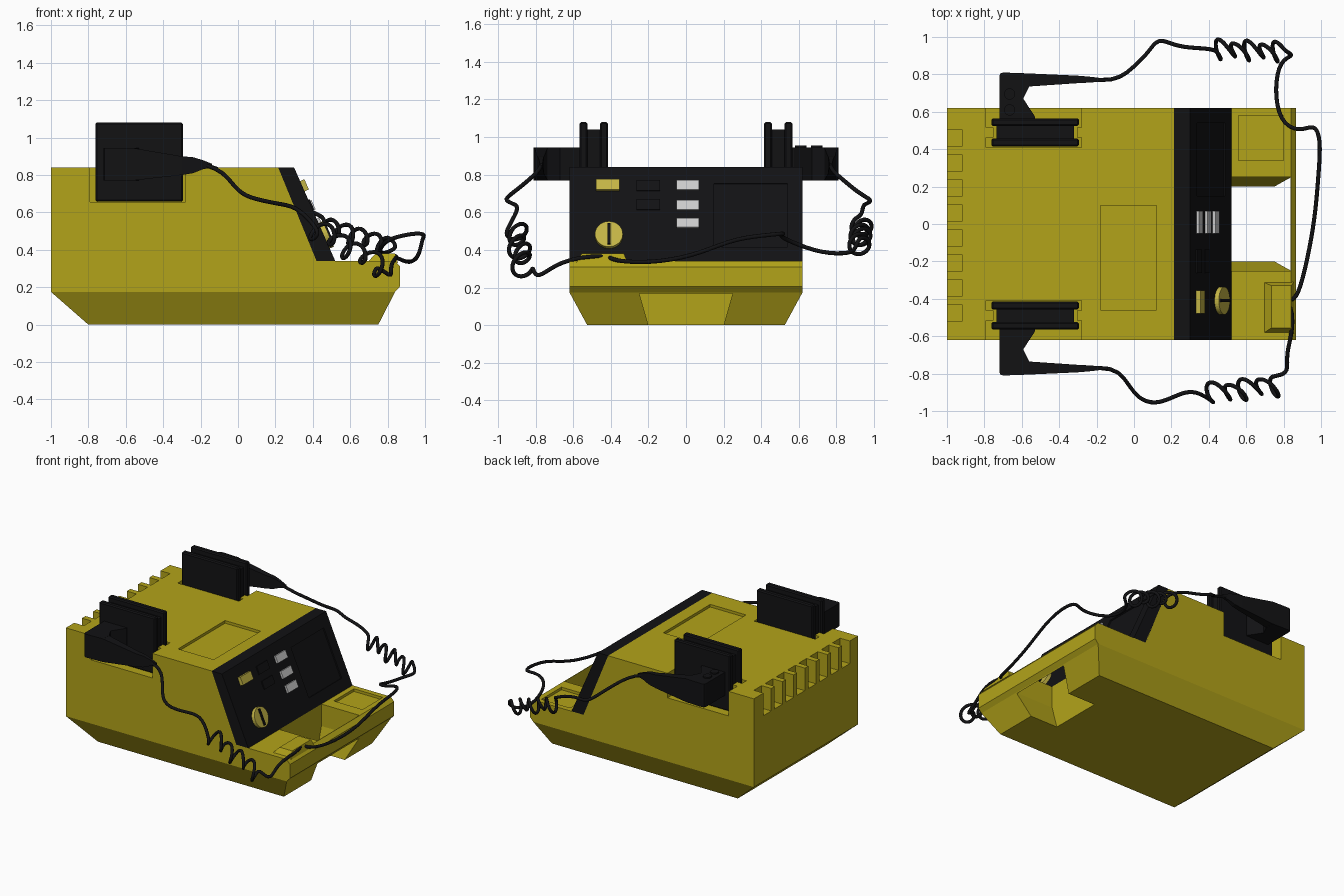
import bpy, bmesh, math
from mathutils import Vector, Matrix

if "Cube" in bpy.data.objects:
    bpy.data.objects.remove(bpy.data.objects["Cube"])


def material(name, rgb):
    m = bpy.data.materials.new(name)
    m.diffuse_color = (*rgb, 1)
    m.use_nodes = True
    m.node_tree.nodes["Principled BSDF"].inputs["Base Color"].default_value = m.diffuse_color
    return m


YELLOW = material("yellow", (0.45, 0.37, 0.01))
PALE = material("pale_yellow", (0.55, 0.46, 0.06))
BLACK = material("black", (0.006, 0.006, 0.007))
GREY = material("grey", (0.6, 0.6, 0.6))


def finish(name, bm, mat):
    bmesh.ops.recalc_face_normals(bm, faces=bm.faces)
    me = bpy.data.meshes.new(name)
    bm.to_mesh(me)
    bm.free()
    ob = bpy.data.objects.new(name, me)
    bpy.context.collection.objects.link(ob)
    if mat:
        me.materials.append(mat)
    return ob


def loft(name, rings, mat=None):
    """Join equal-length rings of points and cap both ends."""
    bm = bmesh.new()
    vs = [[bm.verts.new(p) for p in r] for r in rings]
    n = len(vs[0])
    for a, b in zip(vs, vs[1:]):
        for i in range(n):
            bm.faces.new((a[i], a[(i + 1) % n], b[(i + 1) % n], b[i]))
    bm.faces.new(vs[0])
    bm.faces.new(vs[-1])
    return finish(name, bm, mat)


def rect(x0, x1, y0, y1, z):
    return [(x0, y0, z), (x1, y0, z), (x1, y1, z), (x0, y1, z)]


def box(name, x, y, z, mat=None):
    return loft(name, [rect(*x, *y, z[0]), rect(*x, *y, z[1])], mat)


def cut(ob, cutter):
    m = ob.modifiers.new("cut", 'BOOLEAN')
    m.object, m.operation, m.solver = cutter, 'DIFFERENCE', 'EXACT'
    bpy.context.view_layer.objects.active = ob
    bpy.ops.object.modifier_apply(modifier="cut")
    bpy.data.objects.remove(cutter)


# Body: side profile across the width, with an inset chamfered bottom
W = 0.62
profile = [(-1, .175), (.84, .175), (.867, .205), (.867, .31), (.84, .34),
           (.42, .34), (.215, .84), (-1, .84)]
bm = bmesh.new()
L, R = [[bm.verts.new((x, s * W, z)) for x, z in profile] for s in (-1, 1)]
bm.faces.new(L)
bm.faces.new(R)
for i in range(1, len(profile)):
    j = (i + 1) % len(profile)
    bm.faces.new((L[i], L[j], R[j], R[i]))
base = [bm.verts.new(p) for p in rect(-.8, .75, -.525, .525, 0)]
rim = [L[0], L[1], R[1], R[0]]
for i in range(4):
    j = (i + 1) % 4
    bm.faces.new((rim[i], rim[j], base[j], base[i]))
bm.faces.new(base)
body = finish("body", bm, YELLOW)

# Body cut-outs: hand opening, paddle bays, rear vents, lid recess, deck recess
opening = [(-.25, .45), (-.25, .175), (-.194, -.02), (.194, -.02), (.25, .175), (.25, .45)]
cut(body, loft("c", [[(x, y, z) for y, z in opening] for x in (.52, .836)]))
for s in (-1, 1):
    cut(body, box("c", (-.79, -.28), sorted((s * .41, s * .7)), (.655, .9)))
for i in range(8):
    y = .46 - i * .1336
    cut(body, box("c", (-1.1, -.92), (y - .046, y + .046), (.67, .9)))
cut(body, box("c", (-.178, .12), (-.46, .10), (.82, .9)))
cut(body, box("c", (.56, .80), (.34, .58), (.32, .4)))

# Sloped control panel
slab = [(.215, .84), (.30, .84), (.52, .34), (.415, .34)]
panel = loft("control_panel", [[(x, y, z) for x, z in slab] for y in (-W, W)], BLACK)
up = Vector((-.22, 0, .5)).normalized()
out = Vector((.5, 0, .22)).normalized()


def on_panel(ob, y, z):
    """Move an object modelled in the xy plane onto the sloped panel face."""
    m = Matrix((Vector((0, 1, 0)), up, out)).transposed().to_4x4()
    m.translation = Vector((.30 + (.84 - z) * .44, y, z))
    ob.data.transform(m)
    return ob


def button(name, y, z, w, h, depth, mat, low=-.01):
    k = 1.09 * h / 2
    return on_panel(box(name, (-w / 2, w / 2), (-k, k), (low, depth), mat), y, z)


cut(panel, button("c", .345, .585, .39, .34, .1, None))
button("yellow_button", -.417, .74, .125, .055, .025, PALE)
for i, z in enumerate((.74, .64)):
    button(f"dark_button_{i + 1}", -.20, z, .125, .055, .008, BLACK)
for i, z in enumerate((.74, .635, .54)):
    button(f"grey_button_{i + 1}", .01, z, .12, .05, .015, GREY)


def disc(name, r, z0, z1, mat, n=32):
    ring = [(r * math.cos(2 * math.pi * i / n), r * math.sin(2 * math.pi * i / n)) for i in range(n)]
    return loft(name, [[(x, y, z) for x, y in ring] for z in (z0, z1)], mat)


# Selector dial with pointer
on_panel(disc("dial", .074, -.01, .025, PALE), -.41, .475)
button("dial_pointer", -.41, .475, .016, .11, .034, BLACK)

# Cord socket on the front deck
loft("cord_socket", [rect(.69, .855, -.585, -.31, .33),
                     rect(.735, .84, -.555, -.33, .38)], YELLOW)


# Paddles, one on each side
def span(s, a, b):
    return sorted((s * a, s * b))


for s, side in ((-1, "front"), (1, "back")):
    for nm, a, b in (("inner", .415, .457), ("outer", .525, .565)):
        plate = box(f"{side}_paddle_{nm}_plate", (-.763, -.295), span(s, a, b), (.657, 1.08), BLACK)
        bev = plate.modifiers.new("bevel", 'BEVEL')
        bev.width, bev.segments = .008, 1
    box(f"{side}_paddle_core", (-.735, -.32), span(s, .45, .53), (.657, 1.04), BLACK)
    for x0, x1 in ((-.795, -.75), (-.305, -.275)):
        box(f"{side}_bay_tab", (x0, x1), span(s, .462, .515), (.65, .84), YELLOW)
    # grip outline seen from above
    grip = [(-.72, .56), (-.53, .56), (-.53, .575), (-.592, .67), (-.56, .735),
            (-.56, .805), (-.70, .81), (-.715, .805), (-.72, .79)]
    loft(f"{side}_paddle_grip", [[(x, s * y, z) for x, y in grip] for z in (.77, .945)], BLACK)
    # tapering arm and strain relief
    arm = [(-.565, .735, .805, .77, .945), (-.30, .753, .793, .80, .90),
           (-.24, .756, .788, .81, .895), (-.19, .76, .782, .83, .88), (-.14, .763, .777, .84, .86)]
    loft(f"{side}_paddle_arm", [[(x, s * a, c), (x, s * b, c), (x, s * b, d), (x, s * a, d)]
                                for x, a, b, c, d in arm], BLACK)

# Thumb buttons on the back grip
for i, y in enumerate((.61, .695)):
    b = disc(f"grip_button_{i + 1}", .03, .94, .955, BLACK, 20)
    b.data.transform(Matrix.Translation((-.665, y, 0)))


# Cords: smooth lead, loose coil, smooth tail
def coil(a, b, turns, r, phase):
    a, b = Vector(a), Vector(b)
    t = (b - a).normalized()
    u = t.cross(Vector((0, 1, 0))).normalized()
    v = t.cross(u)
    n = int(turns * 10)
    pts = []
    for i in range(n + 1):
        f = i / n
        w = phase + 2 * math.pi * turns * f
        rr = r * (.85 + .25 * math.sin(5 * f * math.pi))
        pts.append(a.lerp(b, f) + rr * (math.cos(w) * u + math.sin(w) * v) + t * .03 * math.sin(w))
    return pts


def cord(name, pts):
    cu = bpy.data.curves.new(name, 'CURVE')
    cu.dimensions = '3D'
    cu.bevel_depth, cu.bevel_resolution, cu.resolution_u = .011, 2, 4
    cu.use_fill_caps = True
    sp = cu.splines.new('NURBS')
    sp.points.add(len(pts) - 1)
    for p, co in zip(sp.points, pts):
        p.co = (*co, 1)
    sp.order_u, sp.use_endpoint_u = 4, True
    cu.materials.append(BLACK)
    bpy.context.collection.objects.link(bpy.data.objects.new(name, cu))


cord("front_cord",
     [(-.18, -.77, .855), (-.09, -.77, .83), (-.03, -.86, .75), (.03, -.94, .69),
      (.12, -.965, .665), (.22, -.92, .645), (.32, -.88, .63)]
     + coil((.40, -.91, .52), (.78, -.86, .30), 4.5, .06, 1.5)
     + [(.83, -.80, .24), (.81, -.70, .32), (.85, -.58, .36), (.85, -.45, .37), (.81, -.40, .365)])
cord("back_cord",
     [(-.18, .77, .855), (-.09, .765, .83), (.0, .84, .77), (.08, .92, .70),
      (.13, 1.0, .66), (.22, .95, .645), (.34, .94, .63)]
     + coil((.42, .935, .54), (.80, .92, .42), 5, .055, 0)
     + [(.86, .90, .41), (.78, .88, .38), (.75, .72, .38), (.78, .54, .45), (.89, .49, .48),
        (.97, .54, .49), (1.0, .44, .48), (.985, .25, .46), (.97, .05, .37),
        (.93, -.18, .33), (.88, -.38, .34), (.85, -.41, .36), (.81, -.41, .365)])
